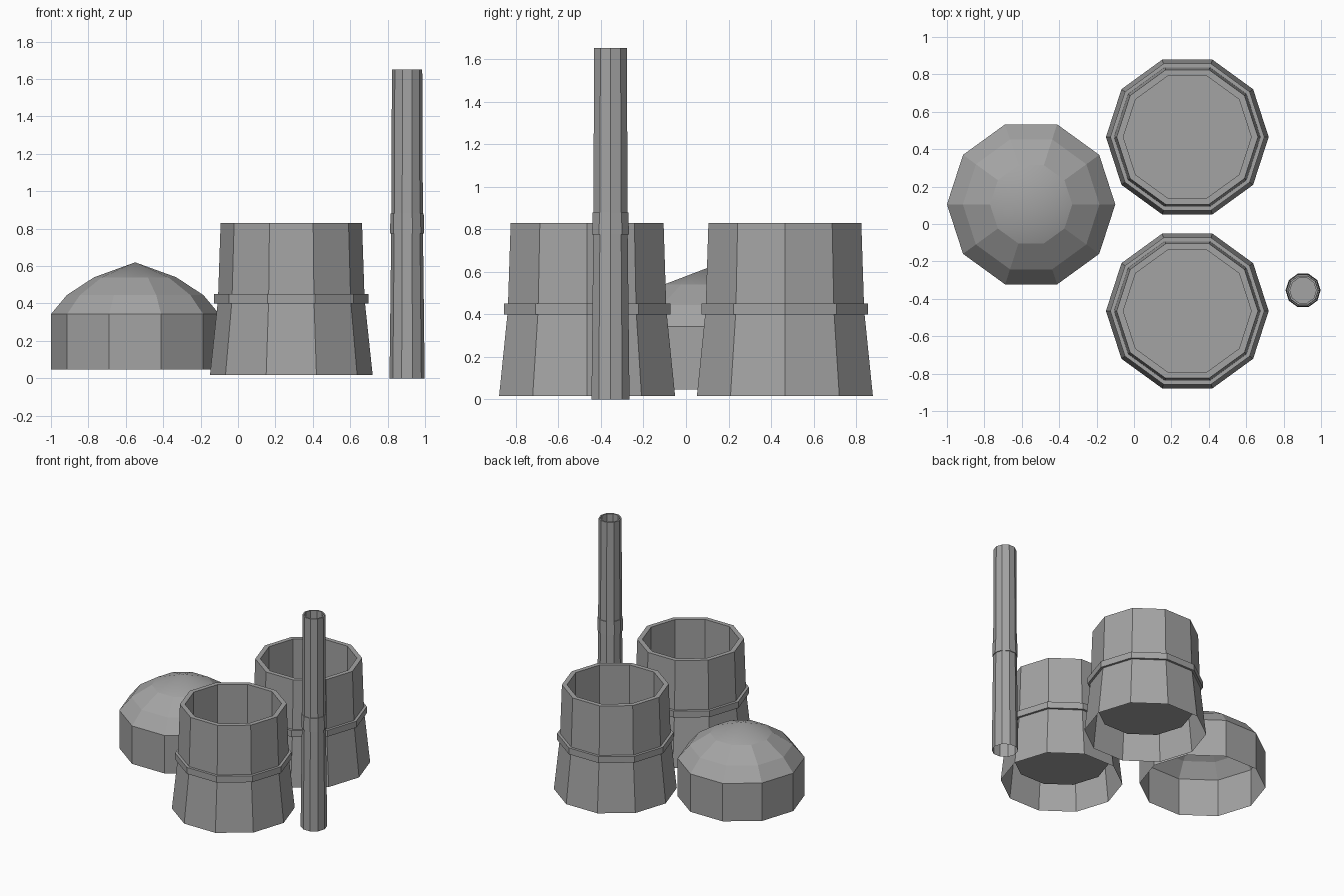
import bpy, math

SIDES = 10

cube = bpy.data.objects.get("Cube")
if cube:
    bpy.data.objects.remove(cube, do_unlink=True)

concrete = bpy.data.materials.new("grey_concrete")
concrete.use_nodes = True
GREY = (0.37, 0.37, 0.37, 1)
concrete.diffuse_color = GREY
concrete.node_tree.nodes["Principled BSDF"].inputs["Base Color"].default_value = GREY


def lathe(name, profile, x, y):
    """Turn a (radius, height) profile into a ten-sided part."""
    verts, rows, faces = [], [], []
    for r, z in profile:
        start = len(verts)
        if r == 0:
            verts.append((0, 0, z))
            rows.append([start] * SIDES)
        else:
            for j in range(SIDES):
                a = math.tau * j / SIDES
                verts.append((r * math.cos(a), r * math.sin(a), z))
            rows.append(list(range(start, start + SIDES)))
    for low, high in zip(rows, rows[1:]):
        for j in range(SIDES):
            k = (j + 1) % SIDES
            quad = [low[j], low[k], high[k], high[j]]
            faces.append(list(dict.fromkeys(quad)))
    mesh = bpy.data.meshes.new(name)
    mesh.from_pydata(verts, [], faces)
    mesh.materials.append(concrete)
    obj = bpy.data.objects.new(name, mesh)
    obj.location = (x, y, 0)
    bpy.context.collection.objects.link(obj)
    return obj


# Cooling towers: outer skin open below, straight pit inside, band at the waist
tower = [(0.435, 0.017), (0.392, 0.42), (0.378, 0.83),
         (0.342, 0.83), (0.342, 0.187), (0, 0.187)]
band = [(0.385, 0.40), (0.412, 0.40), (0.412, 0.45), (0.385, 0.45)]
for label, y in (("front", -0.465), ("back", 0.465)):
    lathe(label + "_cooling_tower", tower, 0.285, y)
    lathe(label + "_tower_band", band, 0.285, y)

# Domed building: an open faceted shell with a softly shaded crown
dome = lathe("domed_building", [(0.45, 0.047), (0.45, 0.343), (0.365, 0.445),
                                (0.22, 0.54), (0, 0.62)], -0.55, 0.105)
for face in dome.data.polygons:
    face.use_smooth = face.center.z > 0.55

# Chimney: tapered pipe with a collar, open below and hollow on top
lathe("chimney", [(0.094, 0.0), (0.085, 0.78), (0.081, 1.652),
                  (0.07, 1.652), (0.07, 0.4), (0, 0.4)], 0.904, -0.355)
lathe("chimney_collar", [(0.08, 0.775), (0.091, 0.775), (0.089, 0.88),
                         (0.08, 0.88)], 0.904, -0.355)
